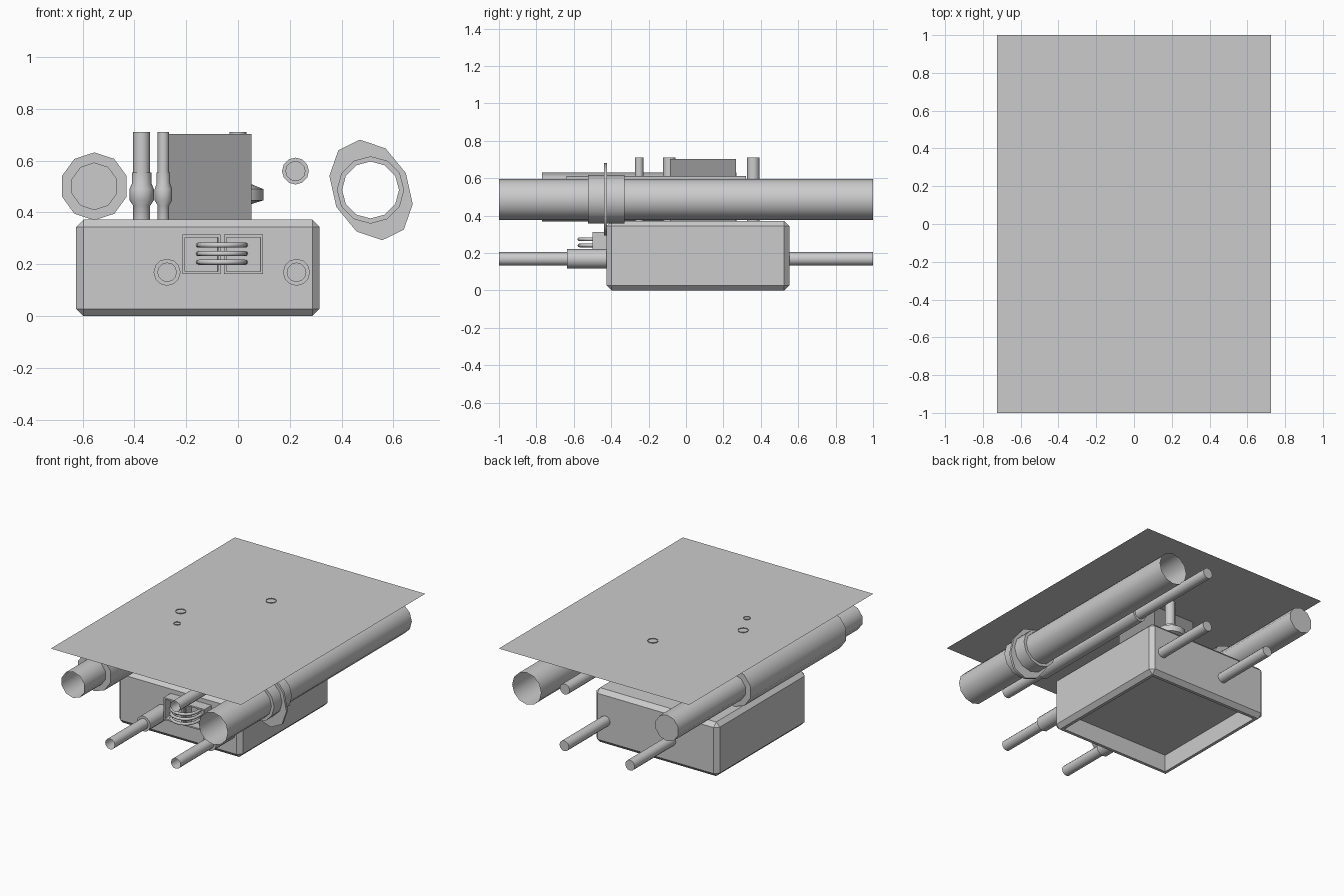
import bpy, bmesh, math
from mathutils import Matrix, Vector

default = bpy.data.objects.get("Cube")
if default:
    bpy.data.objects.remove(default, do_unlink=True)


def material(name, value):
    m = bpy.data.materials.new(name)
    m.use_nodes = True
    color = (value, value, value, 1)
    m.diffuse_color = color
    m.node_tree.nodes["Principled BSDF"].inputs["Base Color"].default_value = color
    return m


LIGHT = material("light grey", 0.6)
DARK = material("dark grey", 0.31)


def finish(name, bm, mat=LIGHT, smooth=False):
    mesh = bpy.data.meshes.new(name)
    bm.to_mesh(mesh)
    bm.free()
    mesh.materials.append(mat)
    ob = bpy.data.objects.new(name, mesh)
    bpy.context.collection.objects.link(ob)
    if smooth:
        bpy.ops.object.select_all(action='DESELECT')
        ob.select_set(True)
        bpy.context.view_layer.objects.active = ob
        bpy.ops.object.shade_smooth_by_angle(angle=math.radians(42))
    return ob


def lathe(name, profile, centre, axis, sides=12, turn=0.0):
    """Spin (radius, distance) pairs about an axis; radius zero closes an end."""
    bm = bmesh.new()
    rings = []
    for r, t in profile:
        ring = []
        for i in range(1 if r == 0 else sides):
            a = turn + math.tau * i / sides
            u, v = r * math.cos(a), r * math.sin(a)
            p = (u, t, v) if axis == 'Y' else (u, v, t)
            ring.append(bm.verts.new(Vector(centre) + Vector(p)))
        rings.append(ring)
    for a, b in zip(rings, rings[1:]):
        for i in range(sides):
            j = (i + 1) % sides
            corners = [a[i % len(a)], a[j % len(a)], b[j % len(b)], b[i % len(b)]]
            bm.faces.new(list(dict.fromkeys(corners)))
    bmesh.ops.recalc_face_normals(bm, faces=bm.faces)
    return finish(name, bm, smooth=True)


def box(name, low, high, mat=LIGHT, chamfer=0, open_side=None, rim=0.01, depth=0.1):
    """Block with optional chamfer and a recess in the side facing open_side."""
    bm = bmesh.new()
    low, high = Vector(low), Vector(high)
    bmesh.ops.create_cube(bm, size=1, matrix=Matrix.Translation((low + high) / 2)
                          @ Matrix.Diagonal((*(high - low), 1)))
    if chamfer:
        bmesh.ops.bevel(bm, geom=bm.edges[:], offset=chamfer, segments=1,
                        affect='EDGES')
    if open_side:
        bm.normal_update()
        way = Vector(open_side)
        face = max(bm.faces, key=lambda f: f.normal.dot(way))
        bmesh.ops.inset_region(bm, faces=[face], thickness=rim)
        bmesh.ops.inset_region(bm, faces=[face], thickness=0.0005)
        bmesh.ops.translate(bm, verts=face.verts[:], vec=-way * depth)
    return finish(name, bm, mat)


# Ground sheet lying over everything
bm = bmesh.new()
bmesh.ops.create_grid(bm, x_segments=1, y_segments=1, size=1,
                      matrix=Matrix.Translation((0, 0, 0.705))
                      @ Matrix.Diagonal((0.724, 1, 1, 1)))
finish("ground_sheet", bm)

# Main chamber, open underneath, and its access shaft
box("chamber", (-0.625, -0.425, 0), (0.315, 0.553, 0.372), chamfer=0.028,
    open_side=(0, 0, -1), rim=0.03, depth=0.12)
box("access_shaft", (-0.268, -0.085, 0.36), (0.053, 0.267, 0.704), DARK)

# Large open pipe with collar and loose, leaning oval flange
LARGE = (0.512, 0, 0.487)
lathe("large_pipe", [(0.11, -1), (0.11, 1)], LARGE, 'Y')
lathe("large_collar", [(0.11, -0.525), (0.13, -0.525), (0.13, -0.33), (0.11, -0.33)],
      LARGE, 'Y')
flange = lathe("large_flange", [(0.12, -0.008), (0.18, -0.008), (0.18, 0.008), (0.12, 0.008)],
               (0, 0, 0), 'Y', 10)
lean = Matrix.Rotation(math.radians(-26), 4, 'Y')
for v in flange.data.vertices:
    if v.co.xz.length > 0.15:
        v.co = lean @ Vector((v.co.x * 0.83, v.co.y, v.co.z * 1.13))
    v.co += Vector((0.514, -0.43, 0.487))

# Pipes closed at the rear, with a wider sleeve around the middle
for name, x, z, r, sleeve, start, end, sides, turn in (
        ("side_pipe", -0.555, 0.501, 0.09, 0.131, -0.77, 0.27, 10, math.pi / 10),
        ("thin_pipe", 0.222, 0.56, 0.037, 0.052, -0.64, 0.32, 12, 0)):
    lathe(name, [(r, -1), (r, 1), (0, 1)], (x, 0, z), 'Y', sides, turn)
    lathe(name + "_sleeve", [(r, start), (sleeve, start), (sleeve, end), (r, end)],
          (x, 0, z), 'Y', sides, turn)

# Lower pipes running through the chamber, sleeved at the front
for side, x in (("right", -0.274), ("left", 0.226)):
    r = 0.036
    lathe(side + "_lower_pipe", [(r, -1), (r, 1), (0, 1)], (x, 0, 0.169), 'Y')
    lathe(side + "_lower_sleeve", [(r, -0.635), (0.052, -0.635), (0.052, -0.42)],
          (x, 0, 0.169), 'Y')

# Standing pipes that break through the sheet, each with a swollen, stepped joint
for name, x, y, r, swell, neck, neck_top in (
        ("wide_riser", -0.372, -0.09, 0.033, 0.047, 0.038, 0.555),
        ("narrow_riser", -0.288, -0.25, 0.022, 0.034, 0.026, 0.555),
        ("rear_riser", 0, 0.36, 0.033, 0.099, 0.045, 0.53)):
    lathe(name, [(r, 0.36), (r, 0.427), (swell, 0.447), (swell, 0.49), (neck, 0.512),
                 (neck, neck_top), (r, neck_top), (r, 0.71)], (x, y, 0), 'Z')

# Cable sockets on the chamber front
for side, x0, x1 in (("right", -0.215, -0.068), ("left", -0.054, 0.096)):
    box(side + "_socket", (x0, -0.5, 0.162), (x1, -0.42, 0.314),
        open_side=(0, -1, 0), rim=0.014, depth=0.06)

# Bowed cables bridging the sockets
for i in range(3):
    curve = bpy.data.curves.new("cable", 'CURVE')
    curve.dimensions = '3D'
    curve.bevel_depth = 0.01
    curve.bevel_resolution = 2
    curve.use_fill_caps = True
    spline = curve.splines.new('POLY')
    steps = 12
    spline.points.add(steps)
    for k, p in enumerate(spline.points):
        a = math.pi * k / steps
        p.co = (-0.062 - 0.09 * math.cos(a), -0.44 - 0.13 * math.sin(a) ** 0.6,
                0.208 + 0.033 * i, 1)
    curve.materials.append(LIGHT)
    bpy.context.collection.objects.link(bpy.data.objects.new(f"cable_{i + 1}", curve))
